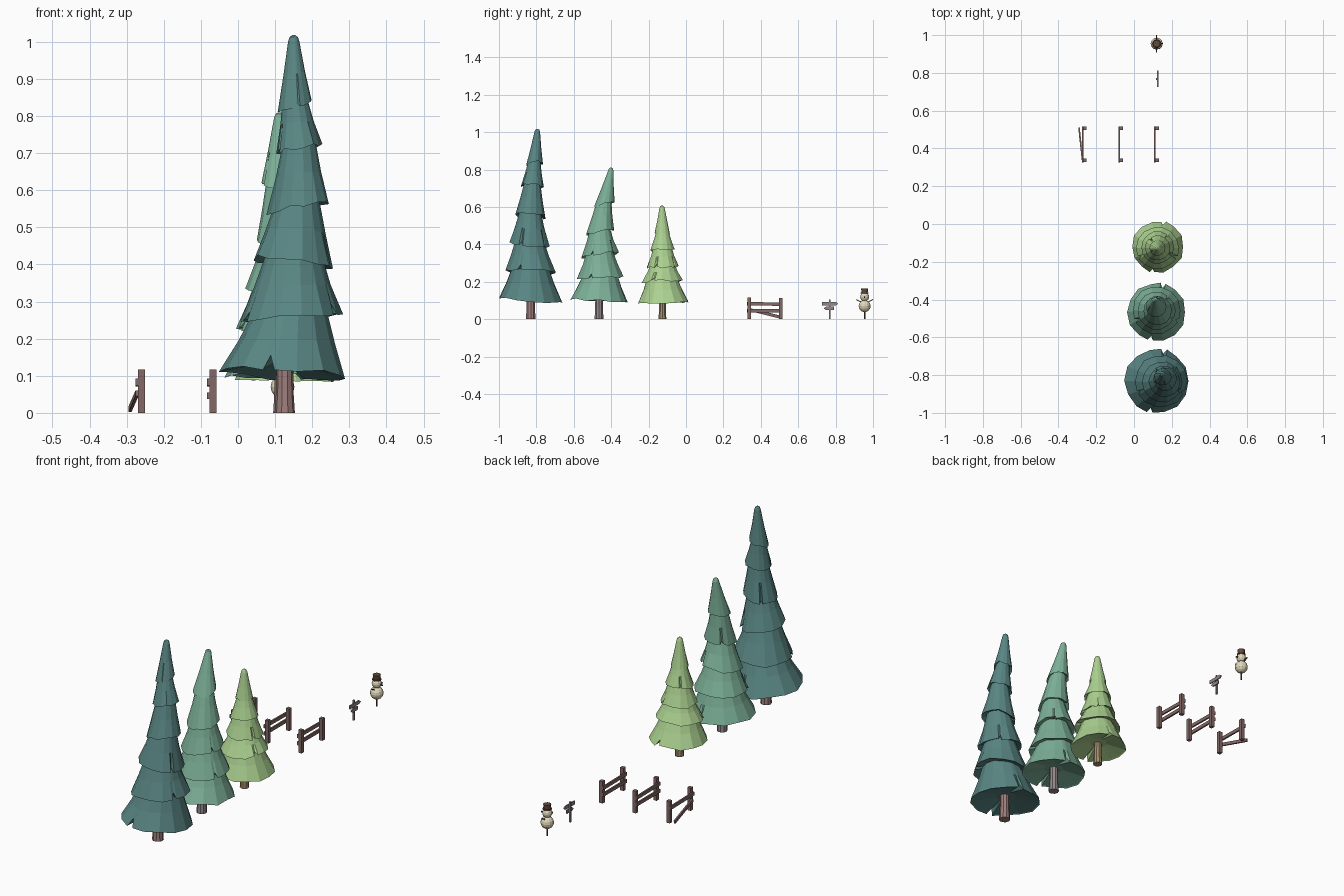
import bpy, bmesh, math, random
from mathutils import Vector

if "Cube" in bpy.data.objects:
    bpy.data.objects.remove(bpy.data.objects["Cube"])

random.seed(4)


def mat(name, r, g, b):
    m = bpy.data.materials.new(name)
    m.diffuse_color = (r, g, b, 1)
    m.use_nodes = True
    m.node_tree.nodes["Principled BSDF"].inputs["Base Color"].default_value = m.diffuse_color
    return m


def make(name, bm, m):
    bmesh.ops.recalc_face_normals(bm, faces=bm.faces)
    me = bpy.data.meshes.new(name)
    bm.to_mesh(me)
    bm.free()
    ob = bpy.data.objects.new(name, me)
    bpy.context.collection.objects.link(ob)
    me.materials.append(m)
    return ob


def loft(bm, rings):
    """Join rings of points with quads and cap both ends."""
    vs = [[bm.verts.new(p) for p in r] for r in rings]
    n = len(rings[0])
    for a, b in zip(vs, vs[1:]):
        for i in range(n):
            j = (i + 1) % n
            bm.faces.new((a[i], a[j], b[j], b[i]))
    bm.faces.new(vs[0])
    bm.faces.new(vs[-1])


def lathe(name, x, y, prof, m, n=12):
    bm = bmesh.new()
    loft(bm, [[(x + r * math.cos(2 * math.pi * i / n),
                y + r * math.sin(2 * math.pi * i / n), z) for i in range(n)]
              for r, z in prof])
    return make(name, bm, m)


def beam(name, p, q, w, h, m):
    """Rectangular bar from p to q; w is across, h is the other way."""
    p, q = Vector(p), Vector(q)
    d = (q - p).normalized()
    u = Vector((1, 0, 0)) if abs(d.x) < 0.9 else Vector((0, 1, 0))
    u = (u - d * u.dot(d)).normalized()
    v = d.cross(u)
    bm = bmesh.new()
    loft(bm, [[c + u * w / 2 * s + v * h / 2 * t
               for s, t in ((1, 1), (-1, 1), (-1, -1), (1, -1))] for c in (p, q)])
    return make(name, bm, m)


def tree(name, trunk, tiers, apex, green, bark):
    tx, ty, tr = trunk
    lathe(name + "_trunk", tx, ty, [(tr * 1.05, 0), (tr * .9, .06), (tr * .85, .17)], bark, 10)
    n = 14
    for k, (cx, cy, r, z, sx, sy) in enumerate(tiers):
        last = k == len(tiers) - 1
        # regular corners, plus narrow notches cut in the rim
        marks = {3 + k * 5 % n, (10 + k * 3) % n} if k < 3 else {(10 + k * 3) % n}
        angs = []
        for i in range(n):
            a = 2 * math.pi * i / n
            angs += [(a - .09, 0), (a, 1), (a + .09, 0)] if i in marks else [(a, 0)]
        jit = [(random.uniform(.97, 1.03), random.uniform(-.006, .006)) for _ in angs]

        def ring(x, y, rad, zz, tilt, rim=0):
            out = []
            for (a, notch), (jr, jz) in zip(angs, jit):
                q = rad * (1 + (jr - 1) * rim) * (1 - .14 * notch * rim)
                dx, dy = q * math.cos(a), q * math.sin(a)
                h = zz + tilt * (sx * dx + sy * dy) + rim * (jz + notch * r * .2)
                out.append((x + dx, y + dy, h))
            return out

        if last:
            nx, ny, nz = apex
            nr, top = .015, nz - .016
        else:
            nx, ny, nr, nz = tiers[k + 1][:4]
            nr, top = nr * .7, nz + .025
        mx, my = cx * .5 + nx * .5, cy * .5 + ny * .5
        rings = [ring(cx, cy, r * .3, z + .028, 1),
                 ring(cx, cy, r * .97, z + .003, 1, 1),
                 ring(cx, cy, r, z, 1, 1),
                 ring(mx, my, (r + nr) * .485, (z + top) / 2, .6),
                 ring(nx, ny, nr, top, .2)]
        if last:
            rings.append(ring(nx, ny, .011, nz - .005, 0))
            rings.append(ring(nx, ny, .004, nz, 0))
        bm = bmesh.new()
        loft(bm, rings)
        make(f"{name}_foliage_{k + 1}", bm, green)


dark = mat("dark_green", .10, .24, .23)
mid = mat("mid_green", .20, .43, .31)
light = mat("light_green", .41, .64, .28)
bark1 = mat("red_bark", .34, .21, .20)
bark2 = mat("grey_bark", .30, .25, .26)
bark3 = mat("tan_bark", .38, .28, .15)
wood = mat("fence_wood", .23, .14, .13)
grey = mat("sign_wood", .30, .25, .26)
cream = mat("cream", .75, .68, .50)
brown = mat("dark_brown", .12, .07, .04)

# trees: each tier is centre x, y, radius, rim height, tilt x, tilt y
tree("tall_tree", (.126, -.83, .026),
     [(.121, -.83, .170, .105, -.05, -.08), (.142, -.832, .138, .255, .07, -.04),
      (.15, -.837, .108, .402, -.12, -.13), (.161, -.833, .083, .550, .2, -.1),
      (.165, -.821, .061, .710, .2, -.1), (.153, -.81, .045, .828, .3, .15)],
     (.15, -.795, 1.018), dark, bark1)
tree("middle_tree", (.12, -.465, .024),
     [(.12, -.467, .154, .100, 0, -.05), (.12, -.457, .127, .222, 0, .03),
      (.12, -.46, .100, .340, .1, .15), (.125, -.46, .076, .465, .05, .2),
      (.117, -.437, .055, .615, 0, .25)],
     (.112, -.402, .81), mid, bark2)
tree("small_tree", (.125, -.126, .021),
     [(.126, -.12, .137, .088, 0, .03), (.125, -.128, .112, .200, .05, .05),
      (.125, -.124, .086, .278, 0, .03), (.125, -.126, .067, .368, .05, .04),
      (.125, -.126, .042, .458, 0, -.05)],
     (.125, -.128, .607), light, bark3)

# fences: two posts with rails nailed on the left, one rail fallen
for k, x in enumerate((-.26, -.067, .122)):
    for y, h in ((.338, .117), (.507, .113)):
        beam(f"fence_{k + 1}_post", (x, y, 0), (x, y, h), .019, .019, wood)
    rx = x - .012
    beam(f"fence_{k + 1}_top_rail", (rx, .327, .083), (rx, .517, .08), .008, .018, wood)
    if k:
        beam(f"fence_{k + 1}_low_rail", (rx, .327, .046), (rx, .517, .046), .008, .018, wood)
    else:
        beam("fallen_rail", (rx, .335, .053), (x - .031, .508, .01), .008, .016, wood)

# signpost with two pointed boards
beam("sign_post", (.12, .768, 0), (.12, .768, .104), .008, .009, grey)
for nm, z, s, a, b in (("upper_board", .083, 1, -.042, .045),
                       ("lower_board", .058, -1, -.022, .032)):
    pts = [(a, -.009), (b - .012, -.009), (b, 0), (b - .012, .009), (a, .009)]
    bm = bmesh.new()
    loft(bm, [[(x, .768 + s * u, z + v) for u, v in pts] for x in (.123, .129)])
    make(nm, bm, grey)


# snow figure on a stake
def ball(name, z, r):
    bm = bmesh.new()
    bmesh.ops.create_uvsphere(bm, u_segments=12, v_segments=8, radius=r)
    bmesh.ops.translate(bm, verts=bm.verts, vec=(.12, .955, z))
    return make(name, bm, cream)


lathe("stake", .12, .955, [(.004, 0), (.004, .05)], brown, 8)
ball("snow_body", .07, .032)
ball("snow_head", .119, .024)
lathe("hat_brim", .12, .955, [(.022, .137), (.022, .142)], brown)
lathe("hat_crown", .12, .955, [(.016, .14), (.019, .164)], brown)
for s in (-1, 1):
    beam("arm", (.12, .955 + s * .018, .092), (.12, .955 + s * .045, .105), .005, .005, brown)
beam("nose", (.138, .955, .118), (.153, .955, .116), .006, .006, brown)
